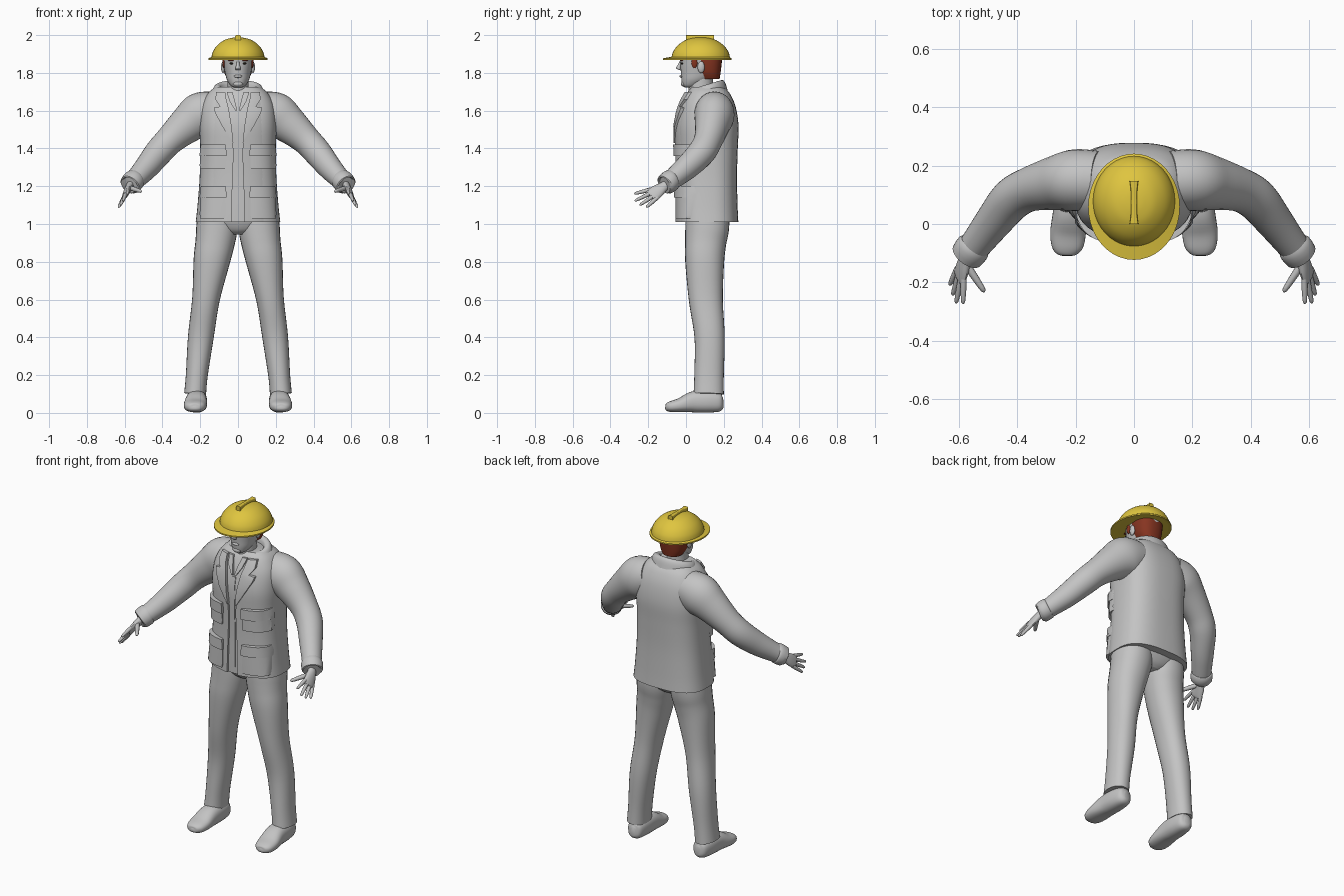
import bpy, bmesh, math
from mathutils import Vector

cube = bpy.data.objects.get("Cube")
if cube:
    bpy.data.objects.remove(cube, do_unlink=True)


def material(name, rgb):
    m = bpy.data.materials.new(name)
    m.use_nodes = True
    m.diffuse_color = (*rgb, 1)
    m.node_tree.nodes["Principled BSDF"].inputs["Base Color"].default_value = (*rgb, 1)
    return m


GREY = material("plain grey", (0.55, 0.55, 0.55))
YELLOW = material("helmet yellow", (0.74, 0.56, 0.05))
HAIR = material("red brown hair", (0.24, 0.035, 0.015))
DARK = material("dark eyes", (0.04, 0.035, 0.025))
X, Y, Z = Vector((1, 0, 0)), Vector((0, 1, 0)), Vector((0, 0, 1))


def finish(name, bm, mat, mirror=False, angle=40):
    bmesh.ops.recalc_face_normals(bm, faces=bm.faces)
    mesh = bpy.data.meshes.new(name)
    bm.to_mesh(mesh)
    bm.free()
    mesh.materials.append(mat)
    obj = bpy.data.objects.new(name, mesh)
    bpy.context.collection.objects.link(obj)
    bpy.ops.object.select_all(action="DESELECT")
    obj.select_set(True)
    bpy.context.view_layer.objects.active = obj
    bpy.ops.object.shade_smooth_by_angle(angle=math.radians(angle))
    if mirror:
        obj.modifiers.new("Mirror", "MIRROR").use_mirror_merge = False
    return obj


def spline(rings, k):
    """Smoothly resample a list of tuples."""
    out, last = [], len(rings) - 1
    for i in range(last):
        quad = [rings[max(0, min(last, i + j))] for j in (-1, 0, 1, 2)]
        for s in range(k):
            t = s / k
            out.append([0.5 * (2 * b + (c - a) * t + (2 * a - 5 * b + 4 * c - d) * t * t
                               + (3 * b - a - 3 * c + d) * t ** 3) for a, b, c, d in zip(*quad)])
    return out + [list(rings[-1])]


def loft(name, rings, mat=GREY, up=Y, n=28, p=2, k=5, axis=None, cap=True, mirror=False, angle=40):
    """Skin superellipse rings (x, y, z, half width, half depth) along a path."""
    rings = spline(rings, k)
    bm, loops = bmesh.new(), []
    for i, (x, y, z, a, b) in enumerate(rings):
        ahead, behind = rings[min(i + 1, len(rings) - 1)], rings[max(i - 1, 0)]
        t = (axis or Vector(ahead[:3]) - Vector(behind[:3])).normalized()
        w = t.cross(up).normalized()
        v = w.cross(t)
        loop = []
        for j in range(n):
            c, s = math.cos(math.tau * j / n), math.sin(math.tau * j / n)
            c, s = (math.copysign(abs(q) ** (2 / p), q) for q in (c, s))
            loop.append(bm.verts.new(Vector((x, y, z)) + w * a * c + v * b * s))
        loops.append(loop)
    for r, q in zip(loops, loops[1:]):
        for j in range(n):
            bm.faces.new((r[j], r[(j + 1) % n], q[(j + 1) % n], q[j]))
    if cap:
        bm.faces.new(loops[0])
        bm.faces.new(loops[-1])
    return finish(name, bm, mat, mirror, angle)


def ball(name, centre, size, mat=GREY, mirror=False):
    bm = bmesh.new()
    bmesh.ops.create_uvsphere(bm, u_segments=16, v_segments=10, radius=1)
    bmesh.ops.scale(bm, vec=size, verts=bm.verts)
    bmesh.ops.translate(bm, vec=centre, verts=bm.verts)
    finish(name, bm, mat, mirror)


# Jacket body
TORSO = [(0, .117, 1.01, .224, .16), (0, .115, 1.1, .214, .158), (0, .114, 1.25, .203, .156),
         (0, .114, 1.4, .2, .16), (0, .115, 1.52, .205, .163), (0, .118, 1.62, .195, .145),
         (0, .118, 1.69, .16, .115), (0, .115, 1.725, .12, .085)]
POWER = 2.7
loft("jacket_body", TORSO, p=POWER, n=48, axis=Z)
PROFILE = spline(TORSO, 8)


def chest_y(x, z):
    """Depth of the jacket front at a given place."""
    for r, q in zip(PROFILE, PROFILE[1:]):
        if z <= q[2] or q is PROFILE[-1]:
            f = min(1, max(0, (z - r[2]) / (q[2] - r[2])))
            cy, a, b = (r[i] + f * (q[i] - r[i]) for i in (1, 3, 4))
            return cy - b * (1 - min(abs(x) / a, .97) ** POWER) ** (1 / POWER)


def panel(name, rows, inner, outer, mirror=True, cols=10):
    """Raised cloth piece on the chest; rows are (z, inner x, outer x)."""
    bm, grid = bmesh.new(), []
    sink = .012
    for z, x0, x1 in rows:
        xs = [x0 + (x1 - x0) * c / cols for c in range(cols + 1)]
        grid.append([bm.verts.new((x, chest_y(x, z) + sink, z)) for x in xs])
    for r, q in zip(grid, grid[1:]):
        for c in range(cols):
            bm.faces.new((r[c], r[c + 1], q[c + 1], q[c]))
    lift = {}
    new = bmesh.ops.extrude_face_region(bm, geom=bm.faces[:])["geom"]
    for v in [g for g in new if isinstance(g, bmesh.types.BMVert)]:
        row = min(rows, key=lambda r: abs(r[0] - v.co.z))
        f = (v.co.x - row[1]) / (row[2] - row[1])
        lift[v] = sink + inner + (outer - inner) * f
    for v, d in lift.items():
        v.co.y -= d
    finish(name, bm, GREY, mirror, 35)


# Jacket fronts, lapels, shirt and pockets
panel("jacket_fronts", spline([(1.01, .035, .17), (1.2, .03, .16), (1.4, .025, .16),
                               (1.55, .045, .15), (1.68, .07, .13)], 5), .012, -.004)
panel("lapels", [(1.43, .025, .03), (1.52, .034, .085), (1.59, .046, .122), (1.615, .05, .128),
                 (1.622, .052, .095), (1.66, .062, .12), (1.7, .068, .115)], .02, .018)
panel("shirt_collar", [(1.6, .004, .014), (1.65, .016, .045), (1.7, .03, .06)], .012, .012)
panel("shirt_placket", spline([(1.05, -.012, .012), (1.3, -.012, .012), (1.59, -.012, .012)], 6),
      .004, .004, mirror=False)
for label, low, high in (("lower", 1.03, 1.19), ("chest", 1.29, 1.41)):
    flap = high - .05
    panel(label + "_pockets", [(low, .07, .2), (low + .02, .066, .203), (flap, .066, .2),
                               (high, .07, .196)], .015, .022)
    panel(label + "_pocket_flaps", [(flap, .062, .203), (flap + .03, .062, .202),
                                    (high + .012, .066, .196)], .024, .03)

# Folded collar, higher at the back
loft("jacket_collar", [(0, .11, 1.675, .14, .115), (0, .108, 1.715, .132, .105), (0, .106, 1.735, .116, .092),
                       (0, .1, 1.73, .095, .075), (0, .1, 1.69, .085, .066)],
     axis=Vector((0, -.3, 1)), cap=False, n=36)

# Sleeves and cuffs
loft("sleeves", [(.12, .15, 1.6, .1, .105), (.2, .15, 1.575, .106, .12), (.27, .14, 1.525, .093, .1),
                 (.36, .118, 1.445, .076, .078), (.42, .083, 1.38, .073, .074), (.48, .01, 1.305, .064, .066),
                 (.53, -.055, 1.25, .056, .056), (.565, -.1, 1.215, .051, .049)], up=Z, mirror=True)
loft("cuffs", [(.545, -.072, 1.236, .053, .053), (.552, -.082, 1.23, .06, .058),
               (.572, -.108, 1.208, .058, .055), (.575, -.112, 1.205, .046, .044)], up=Z, k=2, mirror=True)

# Hands
ACROSS = Vector((.35, .6, -.7)).normalized()
PALM_END = Vector((.597, -.182, 1.153))
loft("palms", [(.565, -.095, 1.215, .02, .026), (.575, -.118, 1.198, .02, .027),
               (.587, -.15, 1.175, .018, .037), (*PALM_END, .013, .04),
               (.6, -.19, 1.147, .006, .032)], up=ACROSS, n=16, mirror=True)


def finger(name, base, tip, r):
    points = [base.lerp(tip, f) for f in (0, .35, .7, .93, 1)]
    sizes = (r, r, r * .85, r * .65, r * .15)
    loft(name, [(*q, s, s) for q, s in zip(points, sizes)], up=X, n=10, k=2, mirror=True)


TIPS = {"index": (.586, -.274, 1.16), "middle": (.61, -.272, 1.122),
        "ring": (.622, -.245, 1.1), "little": (.632, -.21, 1.088)}
for i, (label, tip) in enumerate(TIPS.items()):
    start = PALM_END + ACROSS * (i - 1.5) * .02 + Vector((-.003, .012, .008))
    finger(label + "_fingers", start, Vector(tip), .0105)
finger("thumbs", Vector((.577, -.135, 1.193)), Vector((.512, -.233, 1.172)), .013)

# Trousers and shoes
loft("trouser_seat", [(0, .112, .945, .06, .07), (0, .112, .97, .13, .098), (0, .114, 1.02, .205, .12),
                      (0, .115, 1.08, .2, .125)], p=2.3, axis=Z)
loft("trouser_legs", [(.108, .115, 1.08, .104, .115), (.112, .112, .98, .109, .116),
                      (.122, .104, .9, .104, .109), (.14, .099, .8, .096, .103),
                      (.17, .105, .6, .073, .09), (.197, .125, .4, .068, .08),
                      (.218, .122, .2, .058, .078), (.227, .12, .1, .058, .08)], mirror=True, p=2.2)
loft("shoes", [(.216, .197, .055, .015, .025), (.217, .18, .055, .042, .048), (.219, .12, .06, .054, .058),
               (.221, .04, .058, .057, .056), (.226, -.03, .041, .061, .038), (.228, -.08, .033, .053, .029),
               (.228, -.104, .03, .033, .019), (.228, -.11, .03, .008, .005)], up=Z, p=2.4, mirror=True)

# Head, neck and face
loft("neck", [(0, .085, 1.65, .062, .07), (0, .078, 1.72, .056, .064), (0, .08, 1.8, .056, .064)])
loft("head", [(0, .022, 1.722, .018, .024), (0, .028, 1.732, .038, .046), (0, .05, 1.762, .058, .074),
              (0, .07, 1.8, .069, .097), (0, .078, 1.85, .078, .109), (0, .08, 1.9, .08, .112),
              (0, .08, 1.95, .06, .085)], axis=Z, p=2.15)
loft("nose", [(0, -.026, 1.866, .007, .006), (0, -.034, 1.845, .008, .008), (0, -.04, 1.826, .014, .013),
              (0, -.03, 1.814, .012, .006)], n=14, axis=Z)
ball("lips", (0, -.025, 1.782), (.022, .009, .008))
ball("chin", (0, -.012, 1.742), (.026, .015, .015))
ball("ears", (.079, .08, 1.83), (.011, .019, .031), mirror=True)
ball("eyes", (.032, -.02, 1.85), (.014, .007, .005), DARK, True)
ball("eyebrows", (.034, -.023, 1.866), (.019, .007, .004), HAIR, True)

# Hair below the helmet
loft("hair", [(0, .125, 1.768, .056, .053), (0, .116, 1.8, .072, .067), (0, .108, 1.85, .081, .081),
              (0, .1, 1.9, .083, .093)], HAIR, axis=Z, p=2.4)
ball("sideburns", (.075, .045, 1.855), (.008, .016, .03), HAIR, True)

# Hard hat
loft("helmet_dome", [(0, .078, 1.875, .142, .156), (0, .078, 1.91, .134, .147), (0, .078, 1.945, .111, .122),
                     (0, .078, 1.973, .074, .082), (0, .078, 1.985, .036, .04), (0, .078, 1.988, .004, .004)],
     YELLOW, axis=Z, cap=True, n=40).data.update()
loft("helmet_brim", [(0, .078, 1.871, .134, .148), (0, .059, 1.869, .157, .182), (0, .059, 1.877, .157, .182),
                     (0, .078, 1.886, .137, .15)], YELLOW, axis=Z, k=1, cap=False, n=40, angle=30)
loft("helmet_ridge", [(0, 0, 1.98, .015, .02), (0, .035, 1.98, .011, .02), (0, .11, 1.98, .011, .02),
                      (0, .148, 1.98, .015, .02)], YELLOW, up=Z, p=6, n=24)
